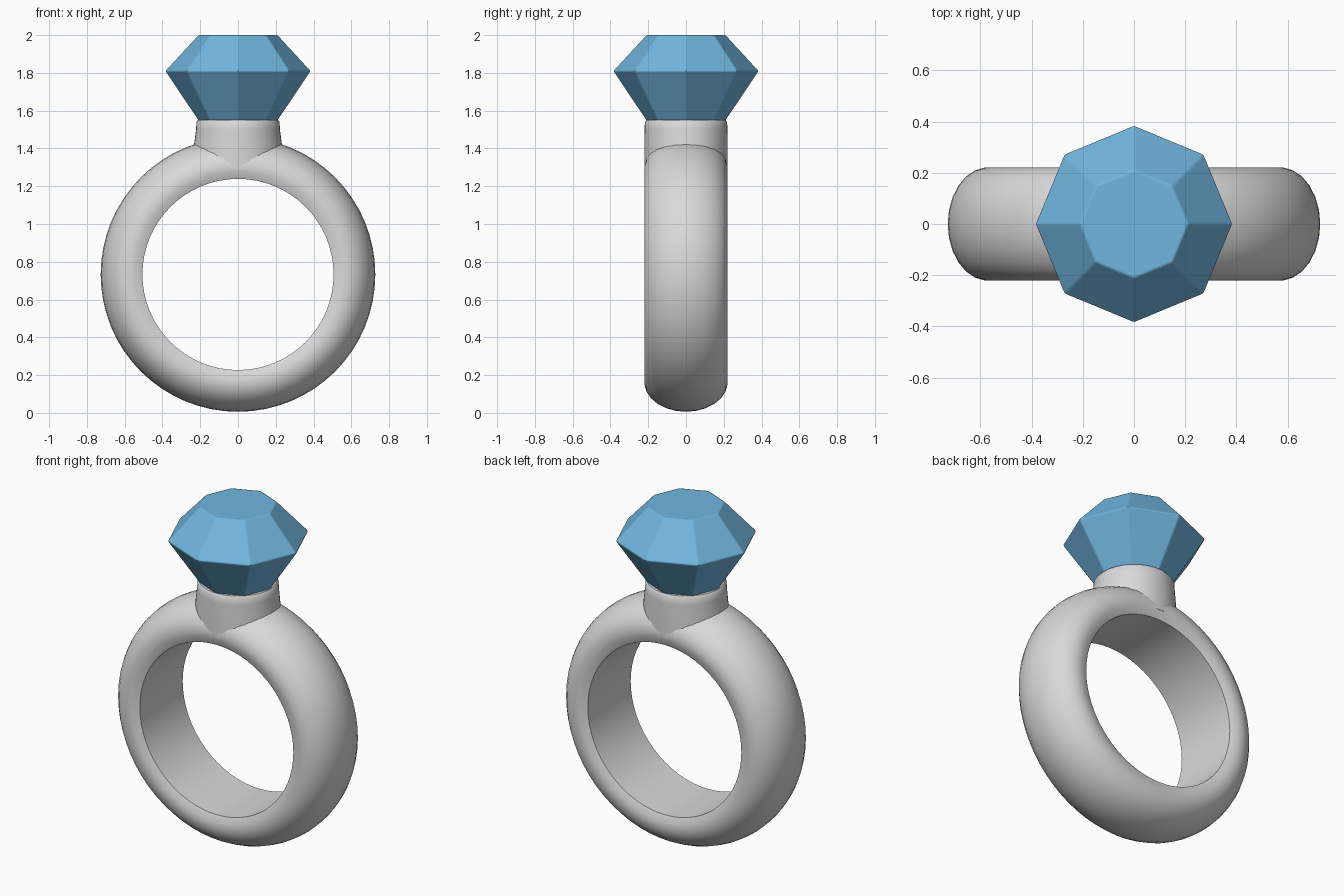
import bpy, bmesh, math

if "Cube" in bpy.data.objects:
    bpy.data.objects.remove(bpy.data.objects["Cube"])

def material(name, rgb):
    m = bpy.data.materials.new(name)
    m.diffuse_color = (*rgb, 1)
    m.use_nodes = True
    m.node_tree.nodes["Principled BSDF"].inputs["Base Color"].default_value = m.diffuse_color
    return m

metal = material("silver metal", (0.7, 0.7, 0.7))
blue = material("blue gem", (0.165, 0.47, 0.74))

def make(name, verts, faces, mat, smooth):
    mesh = bpy.data.meshes.new(name)
    mesh.from_pydata(verts, [], faces)
    bm = bmesh.new()
    bm.from_mesh(mesh)
    bmesh.ops.recalc_face_normals(bm, faces=bm.faces)
    bm.to_mesh(mesh)
    bm.free()
    mesh.materials.append(mat)
    ob = bpy.data.objects.new(name, mesh)
    bpy.context.collection.objects.link(ob)
    if smooth:
        bpy.context.view_layer.objects.active = ob
        ob.select_set(True)
        bpy.ops.object.shade_smooth_by_angle(angle=math.radians(40))
        ob.select_set(False)
    return ob

def stack(name, rings, sides, mat, smooth):
    """Closed solid from (rx, ry, z) outlines."""
    verts = [(rx * math.cos(2 * math.pi * i / sides), ry * math.sin(2 * math.pi * i / sides), z)
             for rx, ry, z in rings for i in range(sides)]
    faces = [(k * sides + i, k * sides + (i + 1) % sides,
              (k + 1) * sides + (i + 1) % sides, (k + 1) * sides + i)
             for k in range(len(rings) - 1) for i in range(sides)]
    faces.append(tuple(range(sides)))
    faces.append(tuple(range((len(rings) - 1) * sides, len(rings) * sides)))
    return make(name, verts, faces, mat, smooth)

# Band: oval section with a flat inner face, swept round the y axis
CZ, MID, RAD, HALF, INNER = 0.733, 0.57, 0.157, 0.221, 0.506
SEG, STEPS = 64, 16
limit = math.acos((INNER - MID) / RAD)
section = []
for k in range(STEPS + 1):
    a = -limit + 2 * limit * k / STEPS
    section.append((MID + RAD * math.cos(a), HALF * math.sin(a)))
n = len(section)
verts, faces = [], []
for s in range(SEG):
    t = 2 * math.pi * s / SEG
    verts += [(r * math.sin(t), y, CZ + r * math.cos(t)) for r, y in section]
    e = (s + 1) % SEG
    faces += [(s * n + k, s * n + (k + 1) % n, e * n + (k + 1) % n, e * n + k) for k in range(n)]
make("ring_band", verts, faces, metal, True)

# Collar that holds the stone
stack("collar", [(0.252, 0.221, 1.29), (0.234, 0.221, 1.41), (0.222, 0.219, 1.5),
                 (0.22, 0.218, 1.54), (0.211, 0.21, 1.55)], 48, metal, True)

# Eight-sided cut stone with softened edges
gem = stack("gemstone", [(0.21, 0.21, 1.548), (0.385, 0.385, 1.81), (0.21, 0.21, 2.0)],
            8, blue, False)
bev = gem.modifiers.new("soft edges", 'BEVEL')
bev.width = 0.006
bev.segments = 2
